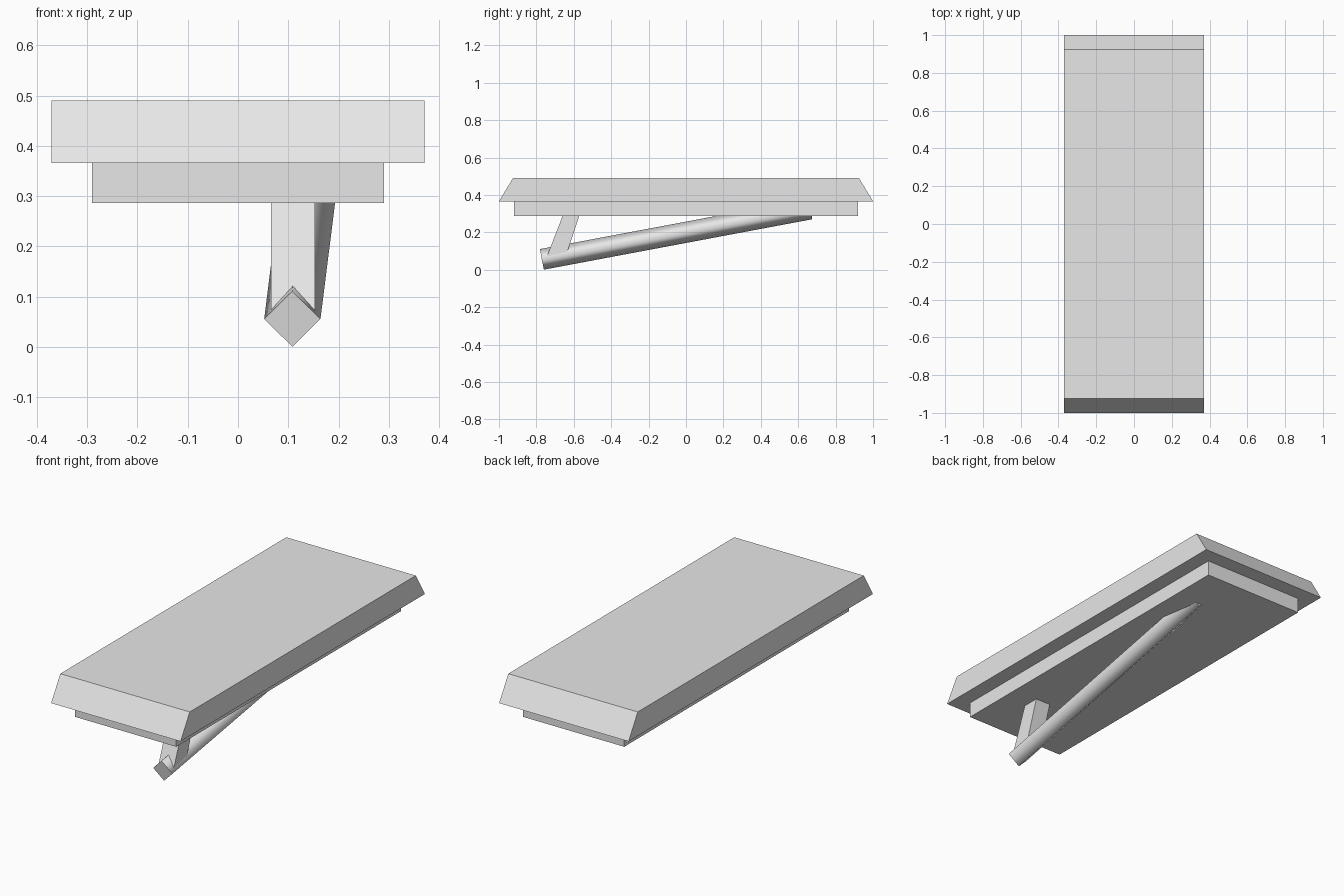
import bpy
from mathutils import Vector

if "Cube" in bpy.data.objects:
    bpy.data.objects.remove(bpy.data.objects["Cube"])

grey = bpy.data.materials.new("light_grey")
grey.diffuse_color = (0.8, 0.8, 0.8, 1)
grey.use_nodes = True
grey.node_tree.nodes["Principled BSDF"].inputs["Base Color"].default_value = grey.diffuse_color


def prism(name, ring_a, ring_b, smooth_sides=False):
    """Solid joining two matching rings of points."""
    n = len(ring_a)
    faces = [(i, (i + 1) % n, n + (i + 1) % n, n + i) for i in range(n)]
    faces += [tuple(reversed(range(n))), tuple(range(n, 2 * n))]
    me = bpy.data.meshes.new(name)
    me.from_pydata([tuple(p) for p in ring_a + ring_b], [], faces)
    me.materials.append(grey)
    # round shading along the sides, crisp end caps
    if smooth_sides:
        for p in me.polygons:
            p.use_smooth = p.index < n
        for e in me.edges:
            e.use_edge_sharp = (e.vertices[0] < n) == (e.vertices[1] < n)
    ob = bpy.data.objects.new(name, me)
    bpy.context.collection.objects.link(ob)
    return ob


def extrude_x(name, profile, x0, x1):
    """Solid from a counter-clockwise (y, z) profile spanning x0 to x1."""
    return prism(name, [Vector((x0, y, z)) for y, z in profile],
                 [Vector((x1, y, z)) for y, z in profile])


# Top slab with sloping ends
extrude_x("top_slab", [(-1, 0.366), (1, 0.366), (0.925, 0.49), (-0.925, 0.49)],
          -0.371, 0.371)

# Narrower plate underneath
extrude_x("under_plate", [(-0.92, 0.286), (0.92, 0.286), (0.92, 0.366), (-0.92, 0.366)],
          -0.29, 0.29)

# Short leaning strut, ending inside the beam and the plate
extrude_x("strut", [(-0.747, 0.063), (-0.638, 0.084), (-0.565, 0.305), (-0.653, 0.305)],
          0.066, 0.153)

# Long diagonal beam with a diamond cross-section
start, end = Vector((0.108, -0.77, 0.0555)), Vector((0.142, 0.665, 0.325))
axis = (end - start).normalized()
side = axis.cross(Vector((0, 0, 1))).normalized()
up = side.cross(axis)
diamond = [o * 0.056 for o in (side, up, -side, -up)]
prism("diagonal_beam", [end + o for o in diamond], [start + o for o in diamond], True)
